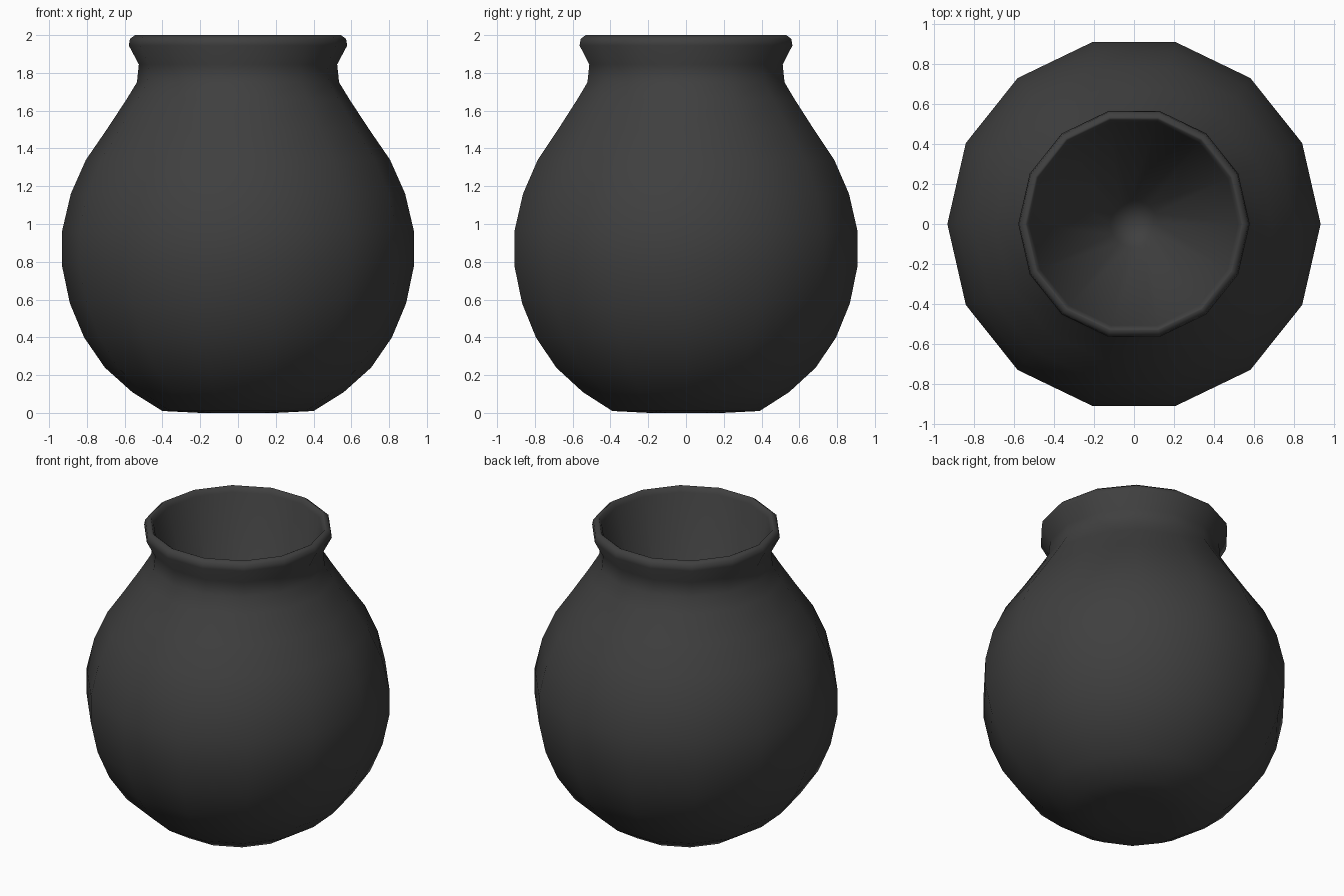
import bpy, bmesh, math

cube = bpy.data.objects.get("Cube")
if cube:
    bpy.data.objects.remove(cube, do_unlink=True)

SIDES = 14

# Dark glaze
glaze = bpy.data.materials.new("charcoal glaze")
glaze.use_nodes = True
colour = (0.05, 0.05, 0.05, 1)
glaze.diffuse_color = colour
glaze.node_tree.nodes["Principled BSDF"].inputs["Base Color"].default_value = colour

# Radius and height, from the base up the outside, over the lip and down inside
base = [(0.2, 0), (0.4, 0.01)]
body = [(0.56, 0.11), (0.705, 0.24), (0.815, 0.4), (0.89, 0.58), (0.932, 0.78),
        (0.932, 0.96), (0.885, 1.16), (0.805, 1.34), (0.695, 1.5), (0.59, 1.66)]
neck = [(0.535, 1.75), (0.525, 1.845)]
lip = [(0.578, 1.945), (0.572, 1.98), (0.545, 2), (0.535, 1.995), (0.52, 1.965)]
inside = [(0.12, 0.32)]


def lathe(name, profile, floor_z):
    """Spin a profile around z, closing both ends with fans."""
    bm = bmesh.new()
    rings = []
    for r, z in profile:
        angles = [math.tau * i / SIDES for i in range(SIDES)]
        rings.append([bm.verts.new((r * math.cos(a), r * math.sin(a), z)) for a in angles])
    under = bm.verts.new((0, 0, profile[0][1]))
    floor = bm.verts.new((0, 0, floor_z))
    for i in range(SIDES):
        j = (i + 1) % SIDES
        for low, high in zip(rings, rings[1:]):
            bm.faces.new((low[i], low[j], high[j], high[i]))
        bm.faces.new((under, rings[0][j], rings[0][i]))
        bm.faces.new((floor, rings[-1][i], rings[-1][j]))
    mesh = bpy.data.meshes.new(name)
    bm.to_mesh(mesh)
    bm.free()
    mesh.shade_smooth()
    mesh.materials.append(glaze)
    obj = bpy.data.objects.new(name, mesh)
    bpy.context.collection.objects.link(obj)
    return obj


lathe("pot", base + body + neck + lip + inside, 0.28)
